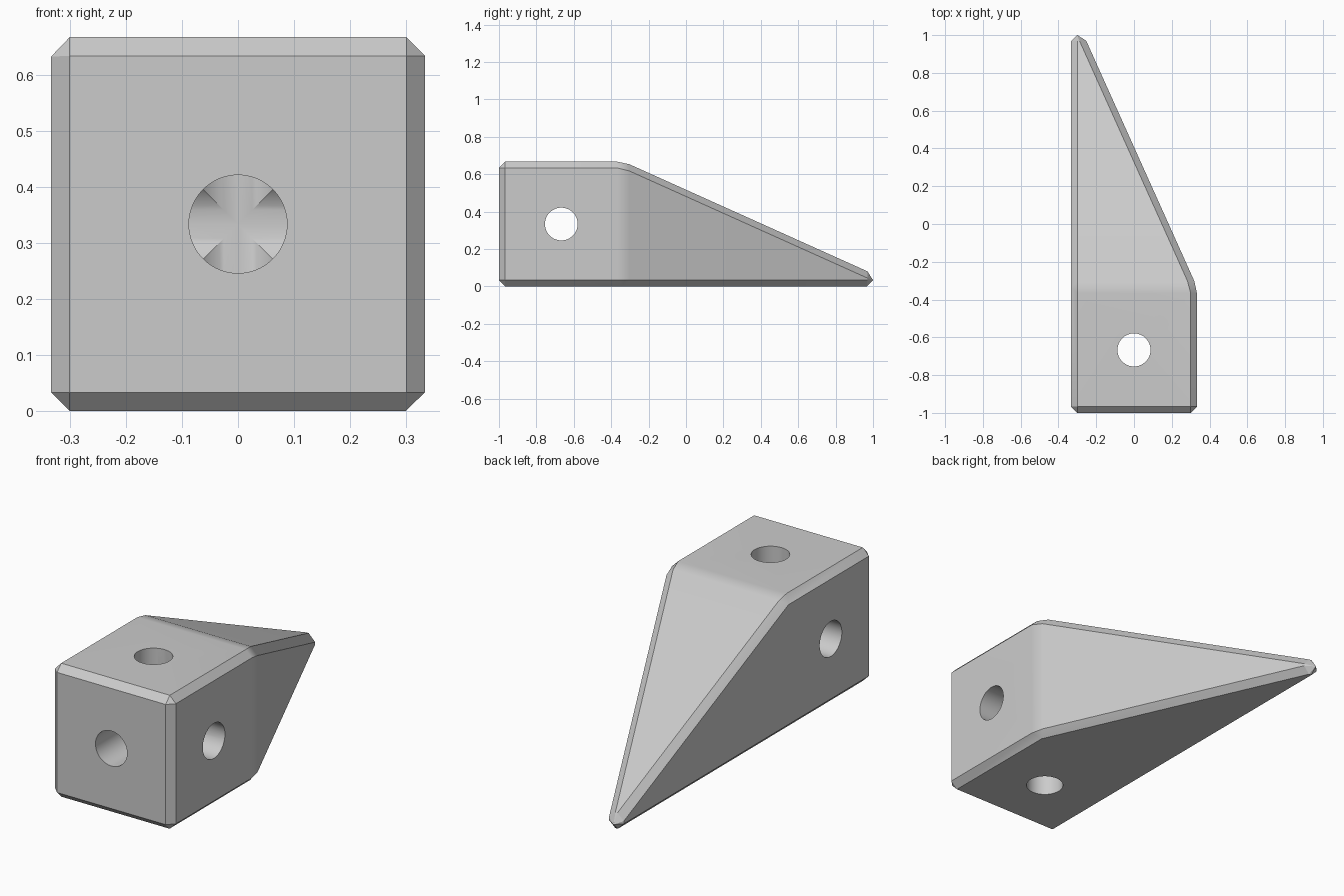
import bpy, bmesh, math

cube = bpy.data.objects.get("Cube")
if cube:
    bpy.data.objects.remove(cube, do_unlink=True)

HALF = 1 / 3          # half width of the block
SIZE = 2 * HALF
TIP = 0.067           # size of the pointed end before chamfering
CHAMFER = 0.0333
HOLE_R = 0.0875
HOLE_CENTRE = (0, -SIZE, HALF)

# Single grey material
grey = bpy.data.materials.new("plain grey")
grey.use_nodes = True
colour = (0.6, 0.6, 0.6, 1)
grey.diffuse_color = colour
grey.node_tree.nodes["Principled BSDF"].inputs["Base Color"].default_value = colour


def apply(obj, mod):
    bpy.ops.object.select_all(action='DESELECT')
    obj.select_set(True)
    bpy.context.view_layer.objects.active = obj
    bpy.ops.object.modifier_apply(modifier=mod.name)


# Block tapering to one lower corner, lofted through square sections
bm = bmesh.new()
rings = []
for y, s in ((-1, SIZE), (-HALF, SIZE), (1, TIP)):
    corners = ((0, 0), (s, 0), (s, s), (0, s))
    rings.append([bm.verts.new((x - HALF, y, z)) for x, z in corners])
for a, b in zip(rings, rings[1:]):
    for i in range(4):
        j = (i + 1) % 4
        bm.faces.new((a[i], a[j], b[j], b[i]))
bm.faces.new(rings[0])
bm.faces.new(rings[-1])
bmesh.ops.dissolve_limit(bm, angle_limit=0.01, verts=bm.verts, edges=bm.edges)
bmesh.ops.recalc_face_normals(bm, faces=bm.faces)
mesh = bpy.data.meshes.new("corner_block")
bm.to_mesh(mesh)
bm.free()
block = bpy.data.objects.new("corner_block", mesh)
bpy.context.collection.objects.link(block)
mesh.materials.append(grey)

# Chamfer every edge, including the shallow bends
bevel = block.modifiers.new("chamfer", 'BEVEL')
bevel.width = CHAMFER
bevel.segments = 1
bevel.limit_method = 'ANGLE'
bevel.angle_limit = math.radians(15)
apply(block, bevel)

# Holes: through sideways and vertically, blind from the front
cx, cy, cz = HOLE_CENTRE
holes = (
    ("side_hole", (cx, cy, cz), (0, math.pi / 2, 0), 1.0),
    ("top_hole", (cx, cy, cz), (0, 0, 0), 1.0),
    ("front_hole", (cx, cy - 0.25, cz), (math.pi / 2, 0, 0), 0.5),
)
for name, place, turn, depth in holes:
    bpy.ops.mesh.primitive_cylinder_add(vertices=64, radius=HOLE_R, depth=depth,
                                        location=place, rotation=turn)
    cutter = bpy.context.object
    cutter.name = name
    cutter.hide_render = True
    cutter.data.materials.append(grey)
    cut = block.modifiers.new(name, 'BOOLEAN')
    cut.operation = 'DIFFERENCE'
    cut.solver = 'EXACT'
    cut.object = cutter
    apply(block, cut)
    bpy.data.objects.remove(cutter, do_unlink=True)

# Smooth holes and bends, crisp chamfers, flat large faces
bpy.ops.object.select_all(action='DESELECT')
block.select_set(True)
bpy.context.view_layer.objects.active = block
bpy.ops.object.shade_smooth_by_angle(angle=math.radians(20))
weighted = block.modifiers.new("flat_faces", 'WEIGHTED_NORMAL')
weighted.keep_sharp = True
